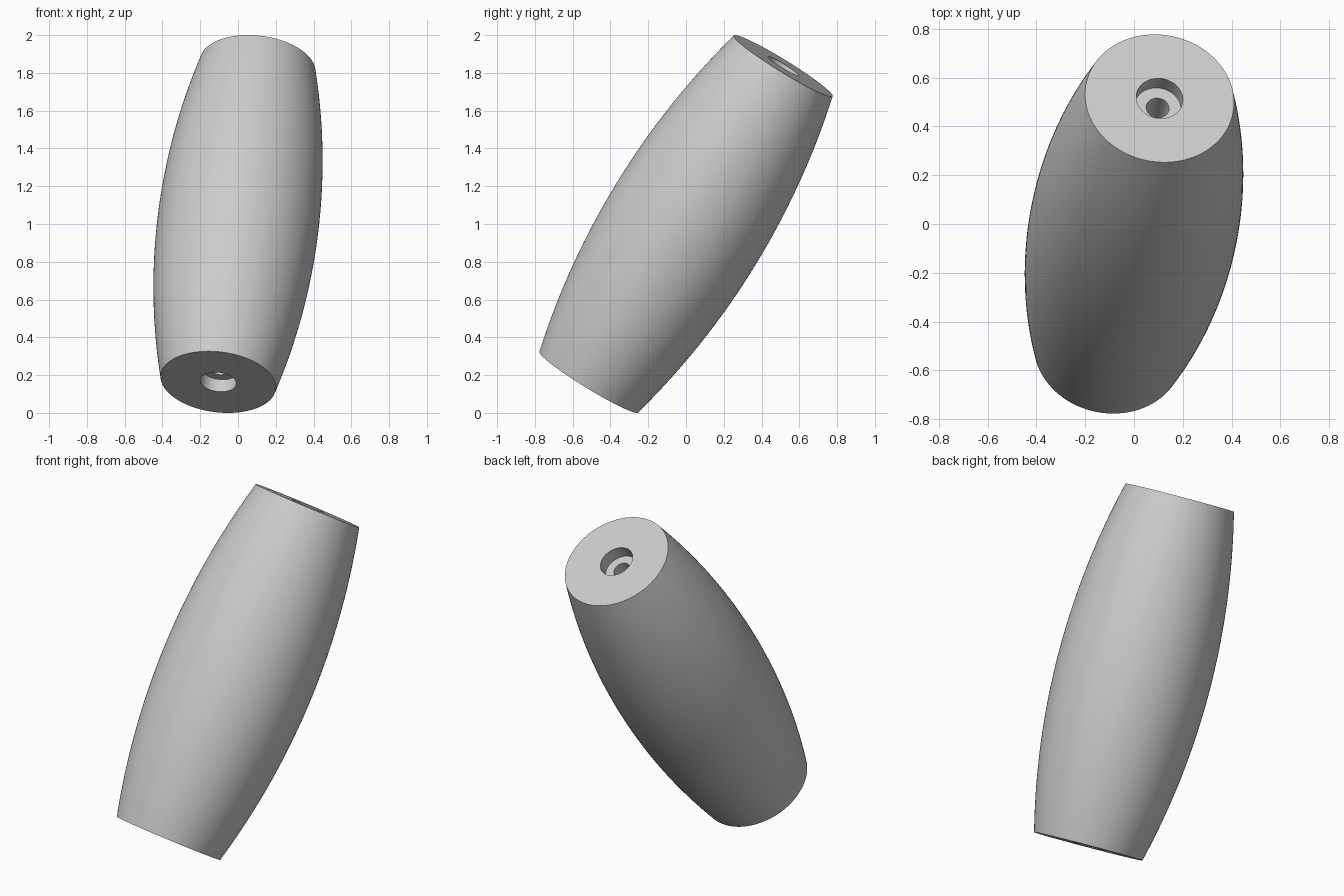
import bpy, bmesh, math
from mathutils import Vector

cube = bpy.data.objects.get("Cube")
if cube:
    bpy.data.objects.remove(cube, do_unlink=True)

HALF = 0.988      # half length along the axis
END_R = 0.307     # radius at the ends
MID_R = 0.427     # radius at the belly
BORE_R = 0.047    # through hole
SINK_R = 0.096    # counterbore at each end
SINK_D = 0.075
STEPS, SIDES = 32, 128

grey = bpy.data.materials.new("light_grey")
grey.use_nodes = True
colour = (0.6, 0.6, 0.6, 1)
grey.diffuse_color = colour
grey.node_tree.nodes["Principled BSDF"].inputs["Base Color"].default_value = colour

# Bulging side as a circular arc, from bottom to top
sag = MID_R - END_R
arc_r = (HALF ** 2 + sag ** 2) / (2 * sag)
profile = []
for i in range(STEPS + 1):
    z = HALF * (2 * i / STEPS - 1)
    profile.append((MID_R - arc_r + math.sqrt(arc_r ** 2 - z ** 2), z))

# Counterbore and through hole, mirrored top and bottom
floor = HALF - SINK_D
sink = [(SINK_R, HALF), (SINK_R, floor), (BORE_R, floor)]
profile += sink + [(r, -z) for r, z in reversed(sink)]

# Revolve the closed profile
bm = bmesh.new()
verts = [bm.verts.new((r, 0, z)) for r, z in profile]
edges = [bm.edges.new((v, verts[i - 1])) for i, v in enumerate(verts)]
bmesh.ops.spin(bm, geom=verts + edges, cent=(0, 0, 0), axis=(0, 0, 1),
               angle=math.tau, steps=SIDES, use_merge=True)
bmesh.ops.remove_doubles(bm, verts=bm.verts, dist=0.0001)
bmesh.ops.recalc_face_normals(bm, faces=bm.faces)
mesh = bpy.data.meshes.new("barrel_grip")
bm.to_mesh(mesh)
bm.free()
mesh.materials.append(grey)

# Lean the grip backwards and slightly to its left
grip = bpy.data.objects.new("barrel_grip", mesh)
bpy.context.collection.objects.link(grip)
grip.location = (0, 0, 1)
grip.rotation_euler = Vector((0.106, 0.521, 0.847)).to_track_quat('Z', 'Y').to_euler()

bpy.ops.object.select_all(action='DESELECT')
grip.select_set(True)
bpy.context.view_layer.objects.active = grip
bpy.ops.object.shade_smooth_by_angle(angle=math.radians(30))
